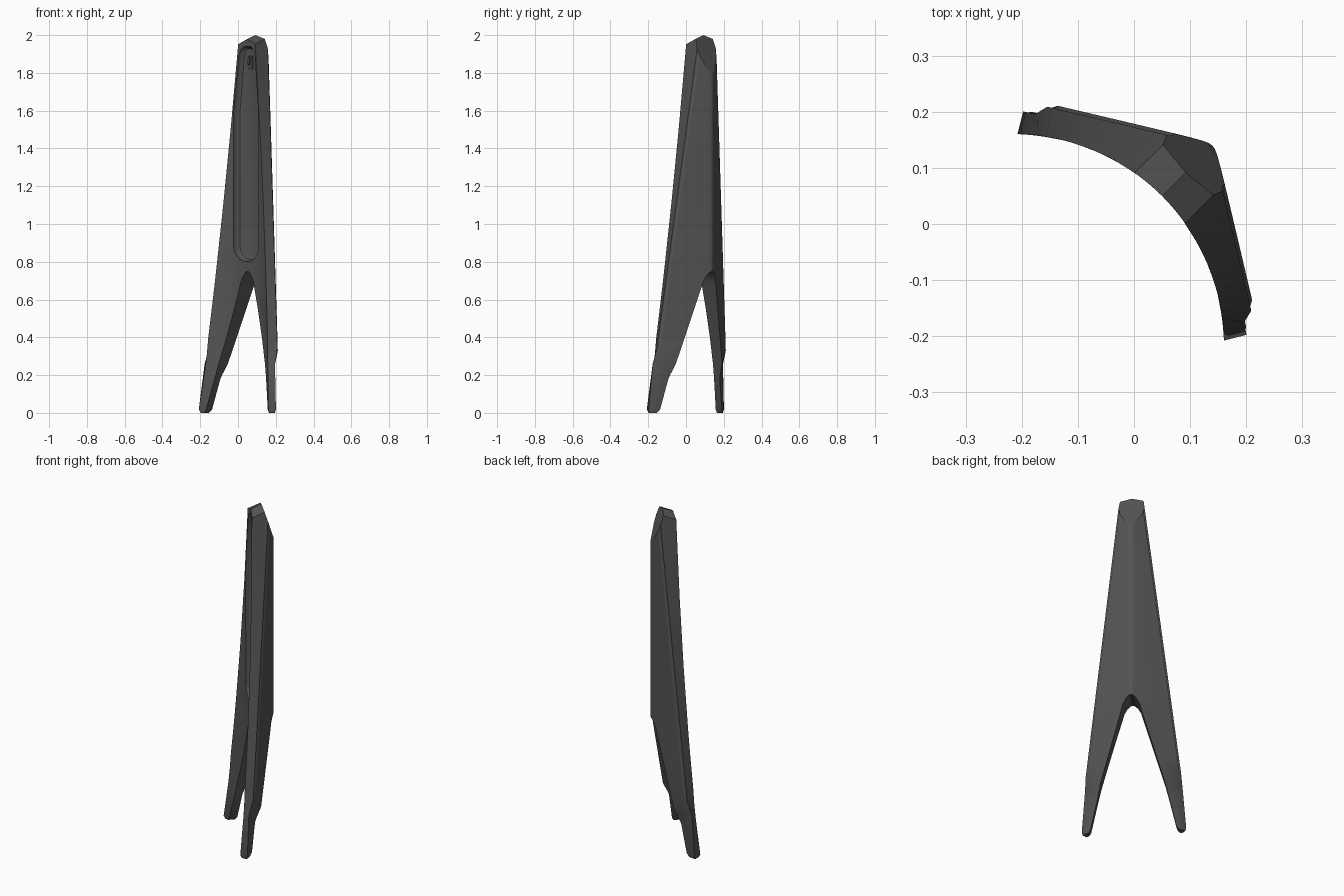
import bpy, bmesh, math
from mathutils import Vector

if "Cube" in bpy.data.objects:
    bpy.data.objects.remove(bpy.data.objects["Cube"])

S = math.sqrt(0.5)


# The model is symmetric about the diagonal: u = across, v = depth (inner to outer)
def pos(u, v, z):
    return Vector(((u + v) * S, (v - u) * S, z))


def lerp_table(table, z):
    for (z0, a0), (z1, a1) in zip(table, table[1:]):
        if z <= z1:
            return a0 + (a1 - a0) * (z - z0) / (z1 - z0)
    return table[-1][1]


NOTCH = [(0, .235), (.25, .176), (.66, .056), (.70, .045), (.73, .028), (.745, .012), (.75, 0), (3, 0)]
OUTER = [(0, .283), (.34, .257), (1.95, .068), (2.1, .05)]
INNER = [(0, .262), (1.95, .064), (2.1, .049)]


def inner_v(u):                      # hollow cylindrical inner face
    return .0707 - .377 + math.sqrt(.377 ** 2 - u * u)


def outer_v(u):                      # two flat panels meeting at a soft ridge
    return .205 - .62 * math.sqrt(u * u + .012 ** 2)


def ring(bm, z0, slant, drop, shrink):
    za, zb = z0 - .04 * slant, z0 + .04 * slant
    a, b, c = lerp_table(NOTCH, za), lerp_table(INNER, zb), lerp_table(OUTER, zb)
    a, b, c = a + shrink, b - shrink, c - shrink
    pts = [(a + (b - a) * i / 8, inner_v(a + (b - a) * i / 8) + shrink) for i in range(9)]
    lip = .007 if drop == 0 else .003
    e = min(.012, (c - a) * .25)
    pts += [(c, outer_v(c) - drop - lip - shrink), (c - e * .6, outer_v(c - e * .6) - drop - lip - shrink),
            (c - e, outer_v(c - e) - drop - shrink)]
    for k in (.024, .014, .007, 0):
        u = a + min(k, (c - e - a) * k / .03)
        pts.append((u, outer_v(u) - drop - shrink))
    return [bm.verts.new(pos(u, v, za + (zb - za) * (u - a) / (c - a))) for u, v in pts], a == 0


def make_object(bm, name):
    bmesh.ops.recalc_face_normals(bm, faces=bm.faces)
    me = bpy.data.meshes.new(name)
    bm.to_mesh(me)
    bm.free()
    ob = bpy.data.objects.new(name, me)
    bpy.context.collection.objects.link(ob)
    return ob


# Forked body: loft one half from leg tip to crown
bm = bmesh.new()
levels = [(0, 0, .025, .006), (.018, 0, .025, 0), (.22, 1, .025, 0), (.24, 1, .02, 0), (.30, 1, 0, 0)]
levels += [(z, 0, 0, 0) for z in (.40, .55, .66, .70, .73, .745, .75, 1.1, 1.5, 1.95, 2.1)]
prev = None
for lev in levels:
    cur, on_axis = ring(bm, *lev)
    n = len(cur)
    if prev is None:
        bm.faces.new(cur)
    else:
        for i in range(n if not (on_axis and prev_axis) else n - 1):
            j = (i + 1) % n
            bm.faces.new((prev[i], prev[j], cur[j], cur[i]))
    prev, prev_axis = cur, on_axis

# Mirror the half across the diagonal plane
copy = bmesh.ops.duplicate(bm, geom=bm.verts[:] + bm.edges[:] + bm.faces[:])["geom"]
for v in copy:
    if isinstance(v, bmesh.types.BMVert):
        v.co.x, v.co.y = v.co.y, v.co.x
bmesh.ops.remove_doubles(bm, verts=bm.verts, dist=1e-5)
bmesh.ops.recalc_face_normals(bm, faces=bm.faces)

# Crown: two shallow roof planes and a steep outer chamfer
for su, sv in ((.35, -.4), (-.35, -.4), (0, 3.1)):
    bmesh.ops.bisect_plane(bm, geom=bm.verts[:] + bm.edges[:] + bm.faces[:],
                           plane_co=pos(0, .13, 2), plane_no=pos(su, sv, 1),
                           clear_outer=True)
    bmesh.ops.holes_fill(bm, edges=[e for e in bm.edges if e.is_boundary], sides=0)
body = make_object(bm, "forked_body")

# Long rounded recess in the inner face
bm = bmesh.new()


def recess_loop(v, off):
    half = [((.092 - off) * math.sin(t), .88 - (.08 - off) * math.cos(t))
            for t in [math.pi / 2 * i / 8 for i in range(9)]]
    half += [(.092 - off, 1.6), (.060 - off, 1.89), (.046 - off, 1.925 - off), (.025 - off * .5, 1.94 - off)]
    full = half + [(-u, z) for u, z in reversed(half[1:])]
    return [bm.verts.new(pos(u, v, z)) for u, z in full]


loops = [recess_loop(*p) for p in ((0, 0), (.07, 0), (.085, .004), (.096, .012), (.10, .024))]
for l0, l1 in zip(loops, loops[1:]):
    for i in range(len(l0)):
        j = (i + 1) % len(l0)
        bm.faces.new((l0[i], l0[j], l1[j], l1[i]))
bm.faces.new(loops[0])
bm.faces.new(loops[-1])
cutter = make_object(bm, "recess_cutter")
cutter.hide_render = True
mod = body.modifiers.new("recess", "BOOLEAN")
mod.operation, mod.object, mod.solver = "DIFFERENCE", cutter, "EXACT"
bpy.context.view_layer.objects.active = body
bpy.ops.object.modifier_apply(modifier=mod.name)
bpy.data.objects.remove(cutter)


# Small catch at the top of the recess: plate and hook
def block(name, v, z, size):
    bpy.ops.mesh.primitive_cube_add(size=1, location=pos(0, v, z), rotation=(0, 0, -math.pi / 4))
    ob = bpy.context.object
    ob.name, ob.scale = name, size
    bpy.ops.object.transform_apply(location=False, rotation=False, scale=True)
    bev = ob.modifiers.new("bevel", "BEVEL")
    bev.width, bev.segments = .003, 2
    return ob


block("catch_plate", .098, 1.855, (.028, .012, .07))
block("catch_stem", .088, 1.875, (.014, .02, .014))
block("catch_hook", .080, 1.862, (.014, .008, .04))

for ob in bpy.context.collection.objects:
    bpy.ops.object.select_all(action="DESELECT")
    ob.select_set(True)
    bpy.context.view_layer.objects.active = ob
    bpy.ops.object.shade_smooth_by_angle(angle=math.radians(25))
    mat = bpy.data.materials.get("dark_grey") or bpy.data.materials.new("dark_grey")
    mat.diffuse_color = (.09, .09, .09, 1)
    mat.use_nodes = True
    mat.node_tree.nodes["Principled BSDF"].inputs["Base Color"].default_value = mat.diffuse_color
    ob.data.materials.clear()
    ob.data.materials.append(mat)
